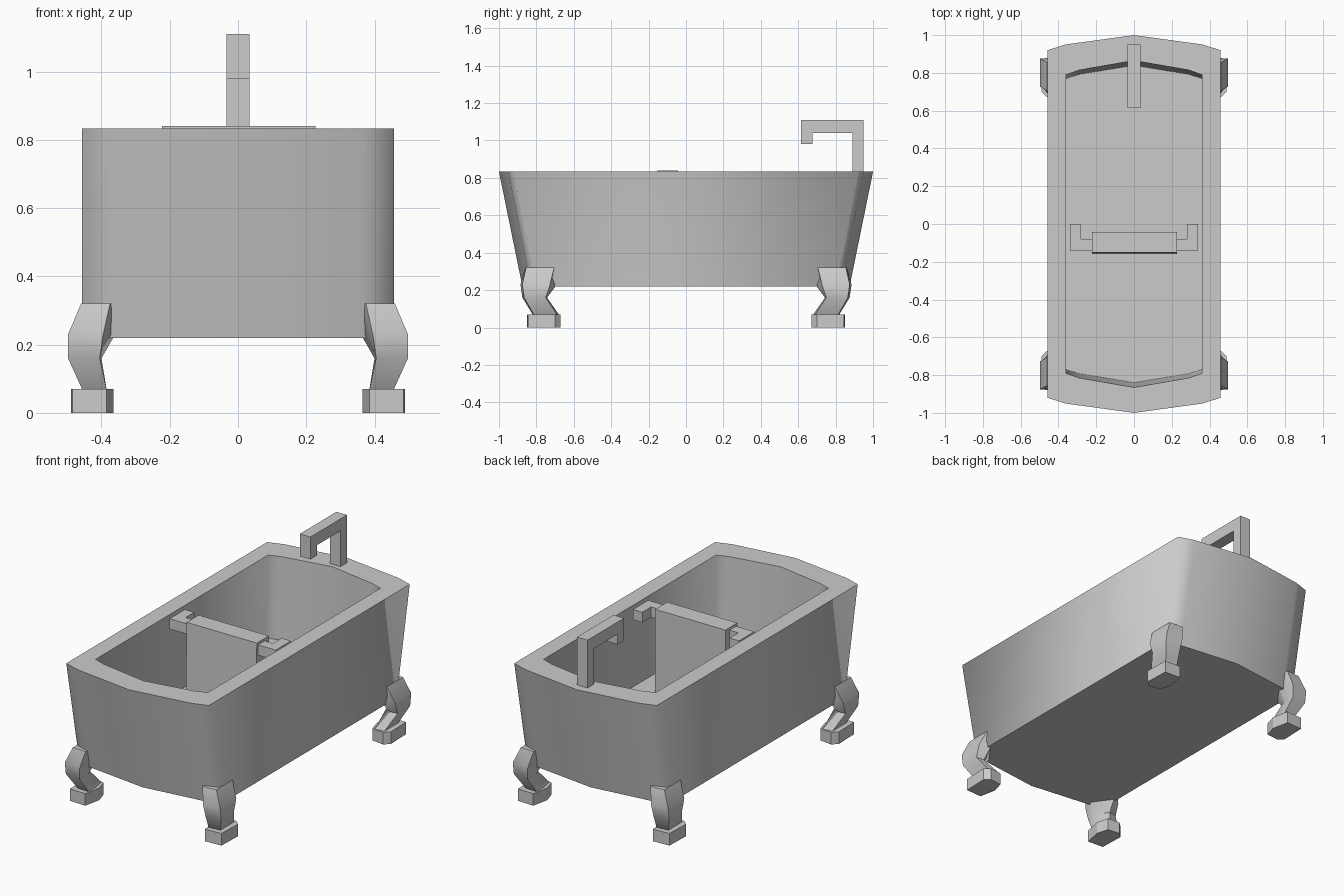
import bpy, bmesh, math

if "Cube" in bpy.data.objects:
    bpy.data.objects.remove(bpy.data.objects["Cube"])


def loft(name, rings, smooth=0, cap=True):
    """Skin a stack of equal-length vertex rings, optionally capping both ends."""
    bm = bmesh.new()
    vs = [[bm.verts.new(p) for p in ring] for ring in rings]
    n = len(rings[0])
    for a, b in zip(vs, vs[1:]):
        for i in range(n):
            j = (i + 1) % n
            bm.faces.new((a[i], a[j], b[j], b[i]))
    if cap:
        bm.faces.new(vs[0])
        bm.faces.new(vs[-1])
    bmesh.ops.recalc_face_normals(bm, faces=bm.faces)
    mesh = bpy.data.meshes.new(name)
    bm.to_mesh(mesh)
    bm.free()
    ob = bpy.data.objects.new(name, mesh)
    bpy.context.collection.objects.link(ob)
    if smooth:
        bpy.ops.object.select_all(action='DESELECT')
        ob.select_set(True)
        bpy.context.view_layer.objects.active = ob
        bpy.ops.object.shade_smooth_by_angle(angle=math.radians(smooth))
    return ob


def mirror(ob, x=True, y=False):
    m = ob.modifiers.new("Mirror", 'MIRROR')
    m.use_axis = (x, y, False)
    m.use_mirror_merge = False


def tub_ring(end, z):
    """Full outline from one end quarter: corner, shoulder, middle."""
    (cx, cy), (sx, sy), my = end
    half = [(cx, cy), (sx, sy), (0, my), (-sx, sy), (-cx, cy)]
    return [(x, y, z) for x, y in half + [(-x, -y) for x, y in half]]


# Tub shell: outer wall, rim, inner wall, floor
loft("tub", [
    tub_ring(((.457, .80), (.365, .83), .875), .22),
    tub_ring(((.457, .92), (.365, .95), 1.0), .833),
    tub_ring(((.36, .79), (.29, .815), .865), .833),
    tub_ring(((.36, .77), (.29, .792), .84), .36),
], smooth=75)

# Bent clawfoot legs wrapped around the corners
leg_sections = [
    (.07, [(.385, .75), (.385, .82), (.457, .815), (.457, .69), (.40, .68)]),
    (.16, [(.40, .80), (.405, .875), (.498, .865), (.498, .75), (.45, .743)]),
    (.23, [(.36, .80), (.395, .885), (.498, .875), (.498, .727), (.44, .69)]),
    (.32, [(.36, .80), (.375, .86), (.46, .855), (.46, .705), (.40, .70)]),
]
mirror(loft("leg", [[(x, y, z) for x, y in s] for z, s in leg_sections], smooth=50), y=True)

# Foot pads
foot = [(.385, .85), (.485, .845), (.49, .70), (.46, .672), (.385, .68), (.365, .75)]
mirror(loft("foot", [[(x, y, z) for x, y in foot] for z in (0, .07)]), y=True)

# Hooked faucet, side profile extruded across x
spout = [(.89, .82), (.95, .82), (.95, 1.11), (.615, 1.11), (.615, .98),
         (.675, .98), (.675, 1.04), (.89, 1.04)]
loft("faucet", [[(x, y, z) for y, z in spout] for x in (-.034, .034)])

# Upright divider standing on the tub floor
divider = [(-.16, .355), (-.042, .355), (-.042, .84), (-.152, .84)]
loft("divider", [[(x, y, z) for y, z in divider] for x in (-.223, .227)])

# L-shaped side arms of the divider
arm = [(.21, -.14), (.34, -.14), (.34, 0), (.28, 0), (.28, -.08), (.21, -.08)]
mirror(loft("divider_arm", [[(x, y, z) for x, y in arm] for z in (.765, .825)]))
